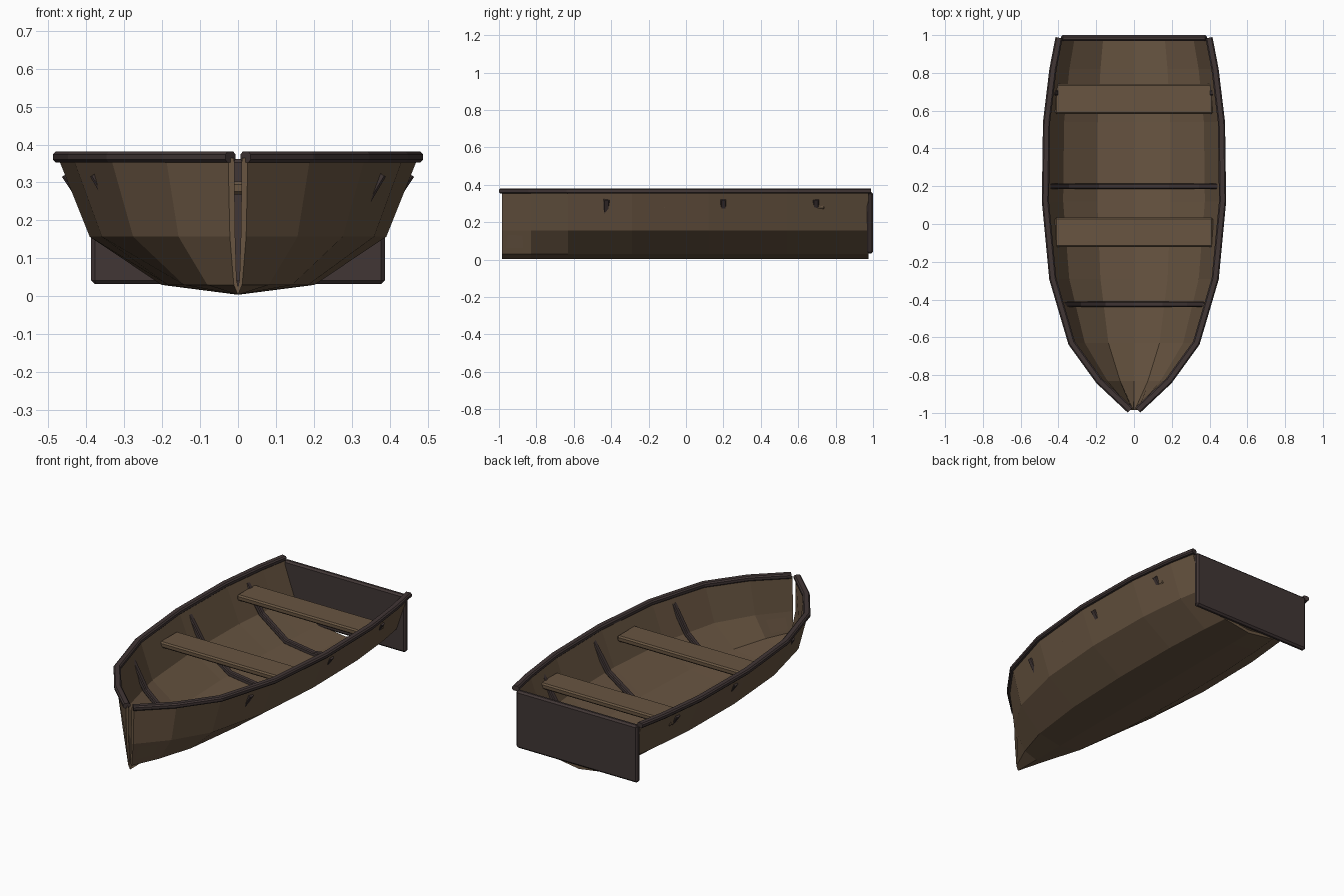
import bpy, bmesh
from mathutils import Vector

if "Cube" in bpy.data.objects:
    bpy.data.objects.remove(bpy.data.objects["Cube"])


def material(name, rgb):
    m = bpy.data.materials.new(name)
    m.diffuse_color = (*rgb, 1)
    m.use_nodes = True
    m.node_tree.nodes["Principled BSDF"].inputs["Base Color"].default_value = m.diffuse_color
    return m


WOOD = material("brown wood", (0.138, 0.090, 0.053))
DARK = material("dark trim wood", (0.053, 0.037, 0.036))

# (y, half width at the top edge) from bow to stern
STATIONS = [(-0.985, 0.026), (-0.83, 0.19), (-0.63, 0.335), (-0.29, 0.435),
            (0.12, 0.474), (0.54, 0.468), (0.82, 0.434), (0.975, 0.402)]
# (fraction of half width, height, inward shift, upward shift), gunwale to keel
SECTION = [(1.0, 0.365, 0.016, 0.0), (0.825, 0.157, 0.016, 0.006),
           (0.425, 0.03, 0.007, 0.016), (0.0, 0.004, 0.0, 0.02)]


def finish(name, bm, mat):
    bmesh.ops.recalc_face_normals(bm, faces=bm.faces)
    me = bpy.data.meshes.new(name)
    bm.to_mesh(me)
    bm.free()
    me.materials.append(mat)
    ob = bpy.data.objects.new(name, me)
    bpy.context.collection.objects.link(ob)
    return ob


def loft(name, rings, mat):
    """Skin closed rings; the ends are closed with strips of quads."""
    bm = bmesh.new()
    vs = [[bm.verts.new(p) for p in r] for r in rings]
    n = len(vs[0])
    for a, b in zip(vs, vs[1:]):
        for j in range(n):
            k = (j + 1) % n
            bm.faces.new((a[j], a[k], b[k], b[j]))
    for r in (vs[0], vs[-1]):
        for j in range(n // 2 - 1):
            bm.faces.new((r[j], r[j + 1], r[n - 2 - j], r[n - 1 - j]))
    return finish(name, bm, mat)


def sweep(name, path, axis, hw, hh, mat, c=0.007):
    """Sweep a chamfered bar along a path lying square to the axis."""
    axis = Vector(axis)
    pts = [Vector(p) for p in path]
    prof = [(-hw, -hh + c), (-hw + c, -hh), (hw - c, -hh), (hw, -hh + c),
            (hw, hh - c), (hw - c, hh), (-hw + c, hh), (-hw, hh - c)]
    rings = []
    for i, p in enumerate(pts):
        d0 = (p - pts[max(i - 1, 0)]).normalized()
        d1 = (pts[min(i + 1, len(pts) - 1)] - p).normalized()
        side = (d0 + d1).normalized().cross(axis)
        rings.append([p + side * u + axis * v for u, v in prof])
    return loft(name, rings, mat)


def box(name, x, y, z, mat, bevel):
    bm = bmesh.new()
    bmesh.ops.create_cube(bm, size=1)
    for v in bm.verts:
        v.co = [lo + (hi - lo) * (t + 0.5) for t, (lo, hi) in zip(v.co, (x, y, z))]
    bmesh.ops.bevel(bm, geom=bm.edges[:], offset=bevel, segments=1, affect='EDGES')
    return finish(name, bm, mat)


def half_width(y):
    for (y0, w0), (y1, w1) in zip(STATIONS, STATIONS[1:]):
        if y <= y1:
            return w0 + (w1 - w0) * (y - y0) / (y1 - y0)
    return STATIONS[-1][1]


# Hull shell, open at the bow slot
def hull_ring(y, w):
    outer = [(w * f, z) for f, z, _, _ in SECTION]
    inner = [(max(w * f - dx, w * f * 0.35), z + dz) for f, z, dx, dz in SECTION]

    def both(side):
        return side + [(-x, z) for x, z in reversed(side[:-1])]
    return [(x, y, z) for x, z in both(outer) + both(inner)[::-1]]


loft("hull", [hull_ring(y, w) for y, w in STATIONS], WOOD)

# Gunwale rails
for s, label in ((1, "right"), (-1, "left")):
    rail = [(s * 0.020, -0.985, 0.367)]
    rail += [(s * (w - 0.005), y, 0.367) for y, w in STATIONS[1:-1]]
    rail += [(s * 0.397, 0.986, 0.367)]
    sweep(label + "_gunwale", rail, (0, 0, 1), 0.019, 0.014, DARK)

# Ribs, with upper ends poking through the planking
for i, y in enumerate((-0.425, 0.2, 0.695)):
    w = half_width(y)
    half = [(w * 0.965 - 0.003, 0.322), (w * 0.825 - 0.036, 0.172),
            (w * 0.425 - 0.012, 0.056), (0.0, 0.030)]
    path = half + [(-x, z) for x, z in reversed(half[:-1])]
    sweep("rib_%d" % (i + 1), [(x, y, z) for x, z in path], (0, 1, 0),
          0.013, 0.015, DARK, 0.005)

# Bench seats
box("middle_seat", (-0.417, 0.417), (-0.123, 0.035), (0.268, 0.302), WOOD, 0.008)
box("rear_seat", (-0.417, 0.417), (0.583, 0.742), (0.268, 0.302), WOOD, 0.008)

# Transom board at the stern
box("transom", (-0.387, 0.387), (0.968, 1.0), (0.032, 0.362), DARK, 0.01)
